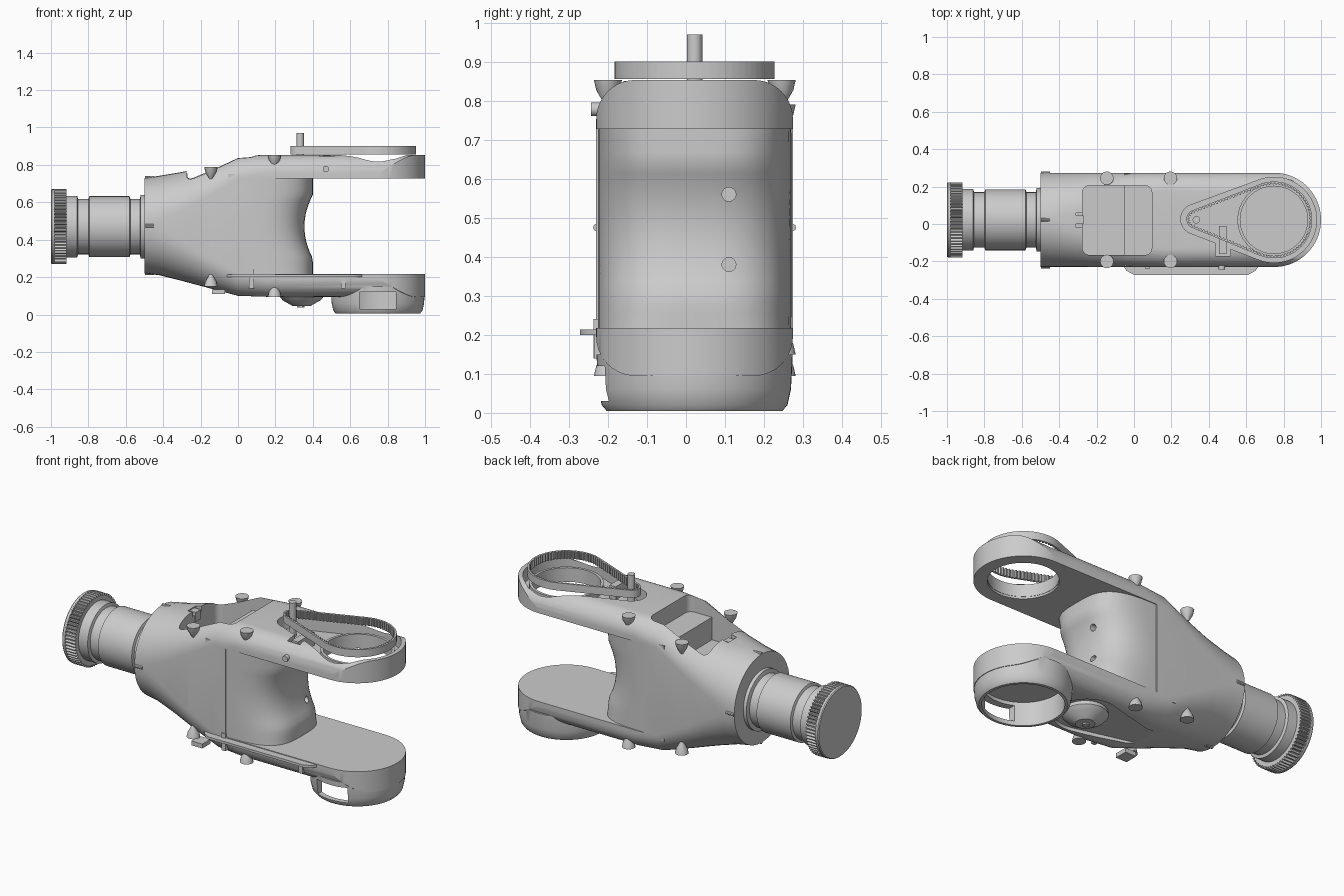
import bpy, bmesh
from math import pi, sin, cos, acos
from mathutils import Vector, Matrix

if "Cube" in bpy.data.objects:
    bpy.data.objects.remove(bpy.data.objects["Cube"])

grey = bpy.data.materials.new("plain grey")
grey.use_nodes = True
COLOUR = (0.6, 0.6, 0.6, 1)
grey.diffuse_color = COLOUR
grey.node_tree.nodes["Principled BSDF"].inputs["Base Color"].default_value = COLOUR

CY = 0.022          # middle plane of the part
SHAFT_Z = 0.47      # height of the shaft axis
HUB = (0.748, CY)   # centre of the round fork ends
R = 0.252           # half width of the body


def finish(name, bm, angle=0.6):
    bmesh.ops.recalc_face_normals(bm, faces=bm.faces)
    mesh = bpy.data.meshes.new(name)
    bm.to_mesh(mesh)
    bm.free()
    mesh.materials.append(grey)
    ob = bpy.data.objects.new(name, mesh)
    bpy.context.collection.objects.link(ob)
    smooth(ob, angle)
    return ob


def smooth(ob, angle=0.6):
    bpy.ops.object.select_all(action='DESELECT')
    ob.select_set(True)
    bpy.context.view_layer.objects.active = ob
    bpy.ops.object.shade_smooth_by_angle(angle=angle)


def loft(name, rings, closed=False):
    """Skin a list of point rings; cap the ends, or close the chain."""
    bm = bmesh.new()
    rows = [[bm.verts.new(p) for p in ring] for ring in rings]
    n = len(rows[0])
    pairs = list(zip(rows, rows[1:])) + ([(rows[-1], rows[0])] if closed else [])
    for a, b in pairs:
        for i in range(n):
            j = (i + 1) % n
            bm.faces.new((a[i], a[j], b[j], b[i]))
    if not closed:
        bm.faces.new(rows[0])
        bm.faces.new(rows[-1])
    return finish(name, bm)


def prism(name, outline, z0, z1):
    return loft(name, [[(x, y, z) for x, y in outline] for z in (z0, z1)])


def circle(c, r, n=64):
    return [(c[0] + r * cos(2 * pi * i / n), c[1] + r * sin(2 * pi * i / n)) for i in range(n)]


def box(name, x0, x1, y0, y1, z0, z1):
    return prism(name, [(x0, y0), (x1, y0), (x1, y1), (x0, y1)], z0, z1)


def rounded_rect(cx, cy, hx, hy, r, k=10):
    pts = []
    for q, (sx, sy) in enumerate([(1, 1), (-1, 1), (-1, -1), (1, -1)]):
        for i in range(k + 1):
            a = (q + i / k) * pi / 2
            pts.append((cx + sx * (hx - r) + r * cos(a), cy + sy * (hy - r) + r * sin(a)))
    return pts


def teardrop(big, r1, small, r2, k=40):
    """Outline of a band around a large circle and a smaller one at its -x side."""
    t = acos((r1 - r2) / (big[0] - small[0]))
    arc = lambda c, r, a, b: [(c[0] + r * cos(a + (b - a) * i / k),
                               c[1] + r * sin(a + (b - a) * i / k)) for i in range(k + 1)]
    return arc(big, r1, t - pi, pi - t) + arc(small, r2, pi - t, pi + t)


def lathe_x(name, profile, cy, cz, n=64):
    return loft(name, [[(x, cy + r * cos(2 * pi * i / n), cz + r * sin(2 * pi * i / n))
                        for i in range(n)] for x, r in profile])


def combine(ob, other, op='DIFFERENCE'):
    mod = ob.modifiers.new("cut", 'BOOLEAN')
    mod.operation, mod.solver, mod.object = op, 'EXACT', other
    bpy.context.view_layer.objects.active = ob
    bpy.ops.object.modifier_apply(modifier=mod.name)
    bpy.data.objects.remove(other)
    smooth(ob)


# Body: round collar swelling into a tall rounded block
stations = [(-0.5, 0.22, 0.73, 0.252), (-0.42, 0.21, 0.742, 0.24), (-0.3, 0.18, 0.762, 0.21),
            (-0.15, 0.14, 0.795, 0.16), (0, 0.1, 0.848, 0.12), (0.15, 0.095, 0.853, 0.1),
            (1.1, 0.095, 0.853, 0.1)]
body = loft("fork_body", [[(x, y, z) for y, z in
            rounded_rect(CY, (lo + hi) / 2, R, (hi - lo) / 2, min(r, R))]
            for x, lo, hi, r in stations])
stadium = [(-0.7, CY - R)] + [(HUB[0] + R * sin(a), CY - R * cos(a))
           for a in [pi * i / 48 for i in range(49)]] + [(-0.7, CY + R)]
combine(body, prism("end_trim", stadium, -0.2, 1.2), 'INTERSECT')

# Fork gap, then the lower drum with its open underside and window
combine(body, box("fork_gap", 0.08, 1.2, -0.5, 0.5, 0.218, 0.728))
drum = loft("drum", [[(x, y, z) for x, y in circle(HUB, r)] for z, r in
                     [(0.005, 0.225), (0.02, 0.238), (0.06, 0.247), (0.15, 0.2515)]])
combine(body, drum, 'UNION')
combine(body, prism("drum_hollow", circle(HUB, 0.21), -0.1, 0.14))
combine(body, box("drum_window", 0.65, 0.845, -0.4, -0.1, 0.03, 0.12))

# Top pocket with its latch notch
combine(body, prism("pocket", rounded_rect(-0.09, 0.02, 0.185, 0.185, 0.035), 0.62, 1))
combine(body, box("latch_notch", -0.31, -0.25, -0.02, 0.06, 0.735, 1))

# Belt track, hub hole, lowered rims and clip slot in the upper fork
PULLEY = (0.33, 0.026)
combine(body, prism("belt_track", teardrop(HUB, 0.228, PULLEY, 0.08), 0.775, 1))
combine(body, prism("hub_hole", circle(HUB, 0.182), 0.6, 1))
dip = [(0.55, 0.87), (0.62, 0.845), (0.75, 0.82), (0.84, 0.832), (0.95, 0.87)]
combine(body, loft("rim_dip", [[(x, y, z) for x, z in dip] for y in (-0.5, 0.5)]))
combine(body, box("clip_slot", 0.435, 0.515, -0.17, 0, 0.78, 1))

# Shallow seat for the pulley underneath
combine(body, prism("under_seat", teardrop((0.33, CY), 0.17, (-0.02, CY), 0.08), -0.1, 0.115))

# Web joining both fork arms, with a waist at mid height
def web_ring(z):
    t = (z - 0.47) / 0.27
    reach = 0.355 + 0.045 * min(1, (t * 1.6) ** 2)
    half = R - 0.004
    p = 0.72 - 0.14 * min(1, t * t)
    ring = [(-0.05, CY - half, z)]
    for i in range(33):
        a = -pi / 2 + pi * i / 32
        s = sin(a)
        ring.append((0.06 + (reach - 0.06) * max(cos(a), 0) ** p,
                     CY + half * abs(s) ** p * (1 if s > 0 else -1), z))
    return ring + [(-0.05, CY + half, z)]


web = loft("fork_web", [web_ring(0.2 + 0.55 * i / 20) for i in range(21)])
for z in (0.38, 0.56):
    combine(web, lathe_x("web_hole", [(0.3, 0.018), (0.5, 0.018)], 0.11, z, 16))

# Hub ring, clip, latch, post
ring = [[(r, z) for r, z in [(0.195, 0.74), (0.195, 0.81), (0.18, 0.81), (0.18, 0.74)]]]
loft("hub_ring", [[(HUB[0] + r * cos(a), CY + r * sin(a), z) for r, z in ring[0]]
                  for a in [2 * pi * i / 64 for i in range(64)]], closed=True)
box("belt_clip", 0.455, 0.495, -0.16, -0.01, 0.77, 0.85)
box("pocket_latch", -0.315, -0.27, 0, 0.045, 0.7, 0.755)
prism("pulley_post", circle((0.333, 0.022), 0.02, 12), 0.76, 0.97)

# Toothed drive belt
path = [Vector(p) for p in teardrop(HUB, 0.205, PULLEY, 0.05)]
path.append(path[0])
length = sum((b - a).length for a, b in zip(path, path[1:]))
N = 360
outer, seg, run = [], 0, 0.0
for i in range(N):
    d = length * i / N
    while run + (path[seg + 1] - path[seg]).length < d:
        run += (path[seg + 1] - path[seg]).length
        seg += 1
    a, b = path[seg], path[seg + 1]
    outer.append(a + (b - a).normalized() * (d - run))
belt = []
for i, p in enumerate(outer):
    t = (outer[(i + 1) % N] - outer[i - 1]).normalized()
    q = p + Vector((-t.y, t.x)) * (0.008 if i % 4 < 2 else 0.016)
    belt.append([(p.x, p.y, 0.856), (p.x, p.y, 0.9), (q.x, q.y, 0.9), (q.x, q.y, 0.856)])
loft("drive_belt", belt, closed=True)

# Shaft and toothed end wheel
lathe_x("shaft", [(-0.93, 0.165), (-0.86, 0.165), (-0.855, 0.148), (-0.8, 0.148), (-0.795, 0.163),
                  (-0.58, 0.163), (-0.575, 0.148), (-0.525, 0.148), (-0.52, 0.17), (-0.46, 0.17)],
        CY, SHAFT_Z)
teeth = 64
wheel = []
for x in (-0.985, -0.918):
    wheel.append([(x, CY + r * cos(a), SHAFT_Z + r * sin(a)) for r, a in
                  [(0.201 if i % 4 < 2 else 0.188, 2 * pi * i / (4 * teeth)) for i in range(4 * teeth)]])
loft("end_wheel", wheel)
lathe_x("end_wheel_cap", [(-1, 0.196), (-0.995, 0.2), (-0.98, 0.2)], CY, SHAFT_Z)

# Conical screw seats along the four edges
for x, low, high in ((-0.145, 0.15, 0.79), (0.195, 0.095, 0.853)):
    for y in (-0.2, 0.245):
        for side, z, d in (("upper", high, -0.065), ("lower", low, 0.065)):
            loft(side + "_screw_seat", [[(px, py, z + f * d) for px, py in circle((x, y), r, 16)]
                                        for f, r in ((0, 0.036), (0.4, 0.03), (1, 0.008))])

# Lower pulley with a screw head
prism_parts = [(0.12, 0.115), (0.095, 0.118), (0.075, 0.1), (0.05, 0.055), (0.046, 0.05)]
loft("lower_pulley", [[(x, y, z) for x, y in circle((0.34, CY), r, 48)] for z, r in prism_parts])
prism("lower_pulley_screw", circle((0.335, CY), 0.02, 6), 0.038, 0.06)

# Front lip strip, posts on the strip and side pin
lip = [(-0.06, -0.22), (-0.04, -0.25), (0, -0.272), (0.61, -0.272), (0.65, -0.25), (0.67, -0.22)]
prism("front_lip", lip, 0.2, 0.214)
box("lip_post", 0.06, 0.085, -0.237, -0.2, 0.14, 0.24)
box("lip_rib", 0.55, 0.575, -0.234, -0.2, 0.14, 0.21)
box("lower_tab", -0.14, -0.07, -0.225, -0.15, 0.11, 0.135)
pin = prism("side_pin", circle((0, 0), 0.017, 16), 0, 0.04)
pin.data.transform(Matrix.Translation((0.47, -0.203, 0.778)) @ Matrix.Rotation(pi / 2, 4, 'X'))

# Small alignment pins on the collar
for k in range(4):
    a = pi / 2 * k + pi / 2
    lathe_x("collar_pin", [(-0.498, 0.01), (-0.45, 0.01)], CY + 0.25 * cos(a), 0.475 + 0.255 * sin(a), 10)
